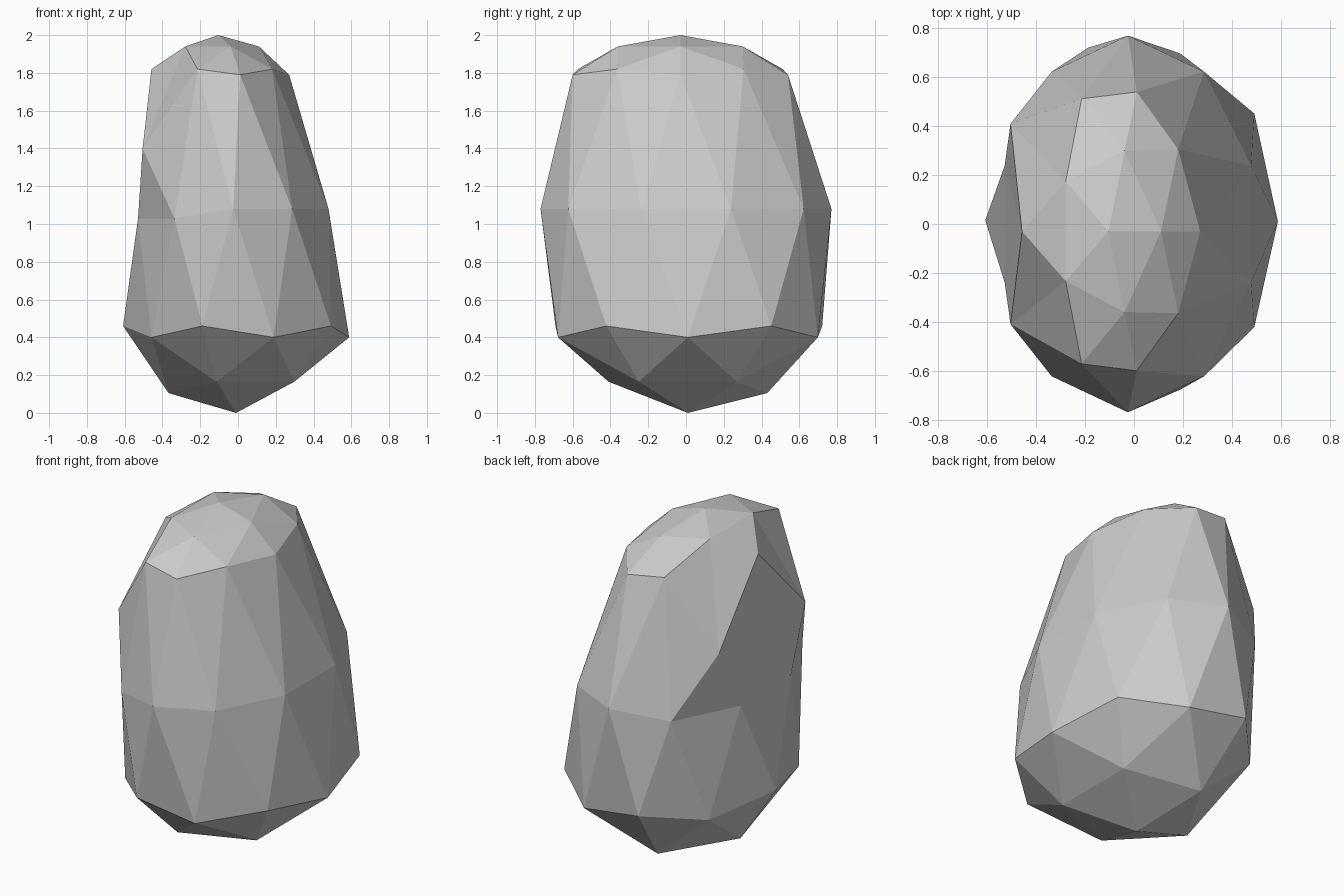
import bpy

# Remove the default object
cube = bpy.data.objects.get("Cube")
if cube:
    bpy.data.objects.remove(cube, do_unlink=True)

# Plain grey stone colour
stone = bpy.data.materials.new("stone_grey")
stone.use_nodes = True
grey = (0.6, 0.6, 0.6, 1)
stone.diffuse_color = grey
shader = next(n for n in stone.node_tree.nodes if n.type == "BSDF_PRINCIPLED")
shader.inputs["Base Color"].default_value = grey
shader.inputs["Roughness"].default_value = 0.9

# Rings of the unit sphere: height -> (new height, x scale, y scale, x centre, y centre)
RINGS = {
    -1.0: (0, 1, 1, -0.01, 0.01),
    -0.85: (0.165, 0.7, 0.84, 0, 0.01),
    -0.526: (0.4, 0.68, 0.85, 0.01, 0.01),
    -0.447: (0.46, 0.68, 0.83, 0, 0.015),
    0.0: (1.08, 0.53, 0.77, -0.025, 0),
    0.447: (1.79, 0.42, 0.67, -0.105, -0.03),
    0.526: (1.82, 0.415, 0.67, -0.105, -0.03),
    0.85: (1.94, 0.41, 0.66, -0.105, -0.03),
    1.0: (2, 1, 1, -0.105, -0.03),
}


def shape_point(p):
    """Taper and lean one point of the unit sphere into the boulder."""
    level = min(RINGS, key=lambda h: abs(h - p.z))
    z, sx, sy, cx, cy = RINGS[level]
    x, y = cx + sx * p.x, cy + sy * p.y
    # Two shoulder corners sag outwards on the steep side
    if level == 0.447 and p.x < -0.5:
        x, y, z = -0.505, 0.41 if p.y > 0 else -0.41, 1.4
    # The waist dips a little on the steep side
    if level == 0 and p.x < -0.1:
        z -= 0.05
    # The underside is lower towards the back of the steep side
    if level == -0.85 and p.x < 0 and p.y > -0.1:
        z -= 0.06
    return x, y, z


# Faceted boulder
bpy.ops.mesh.primitive_ico_sphere_add(subdivisions=2, radius=1, location=(0, 0, 0))
boulder = bpy.context.object
boulder.name = "boulder"
for vert in boulder.data.vertices:
    vert.co = shape_point(vert.co)
boulder.data.materials.append(stone)
bpy.ops.object.shade_flat()
